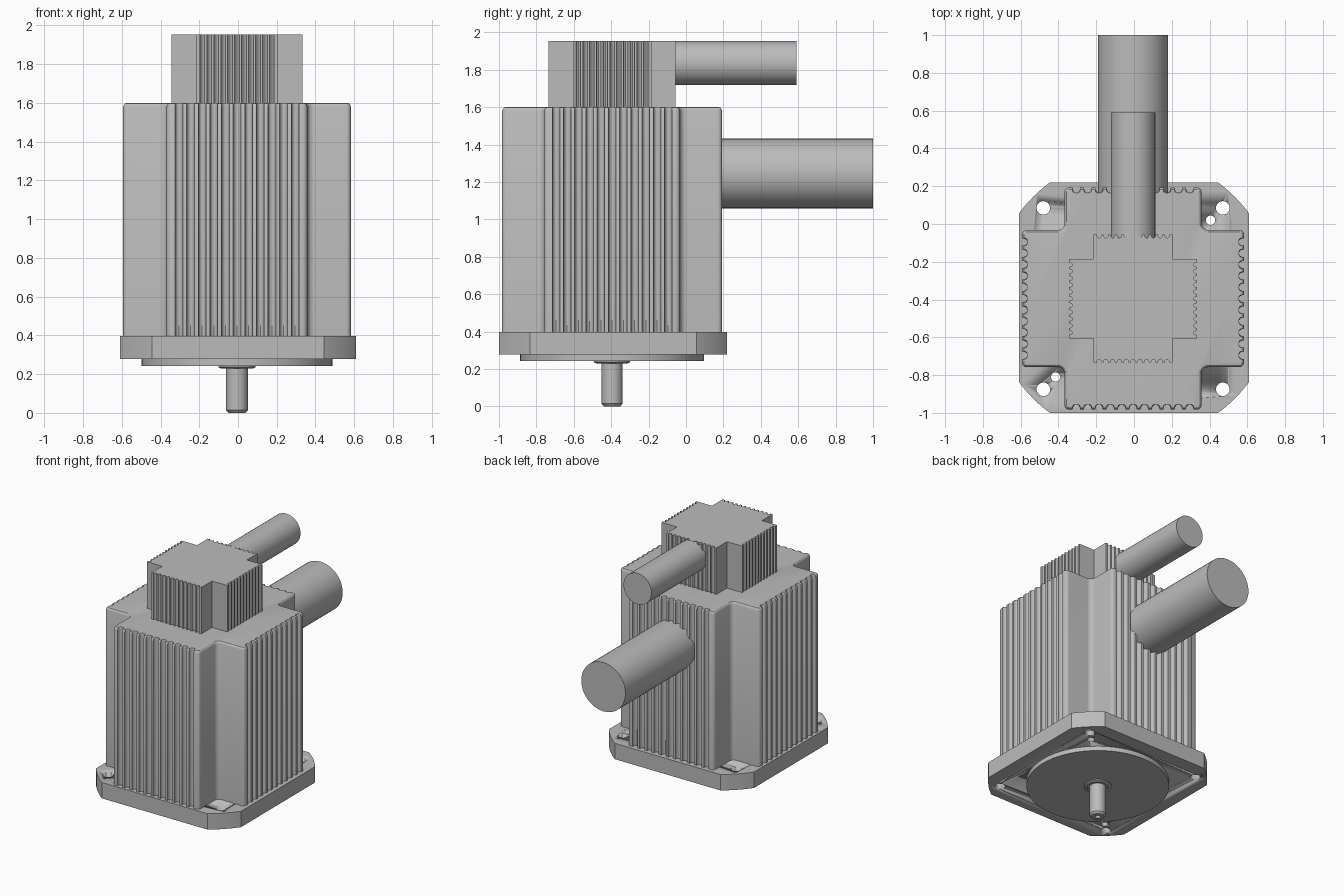
import bpy, bmesh
from math import pi, cos, sin, acos, radians
from mathutils import Matrix

cube = bpy.data.objects.get("Cube")
if cube:
    bpy.data.objects.remove(cube)

AX, AY = -0.005, -0.395          # motor axis

metal = bpy.data.materials.new("light_grey_metal")
metal.use_nodes = True
metal.diffuse_color = (0.5, 0.5, 0.5, 1)
metal.node_tree.nodes["Principled BSDF"].inputs["Base Color"].default_value = (0.5, 0.5, 0.5, 1)


def finish(name, bm):
    bmesh.ops.recalc_face_normals(bm, faces=bm.faces)
    mesh = bpy.data.meshes.new(name)
    bm.to_mesh(mesh)
    bm.free()
    obj = bpy.data.objects.new(name, mesh)
    bpy.context.collection.objects.link(obj)
    mesh.materials.append(metal)
    bpy.ops.object.select_all(action='DESELECT')
    obj.select_set(True)
    bpy.context.view_layer.objects.active = obj
    bpy.ops.object.shade_smooth_by_angle(angle=radians(30))
    return obj


def loft(name, rings):
    """Closed solid through rings of equal point count."""
    bm = bmesh.new()
    loops = [[bm.verts.new(p) for p in ring] for ring in rings]
    for a, b in zip(loops, loops[1:]):
        for i in range(len(a)):
            j = (i + 1) % len(a)
            bm.faces.new((a[i], a[j], b[j], b[i]))
    bm.faces.new(loops[0])
    bm.faces.new(loops[-1])
    return finish(name, bm)


def arc(cx, cy, r, a0, a1, steps=5):
    if r == 0:
        return [(cx, cy)]
    angles = [radians(a0 + (a1 - a0) * i / steps) for i in range(steps + 1)]
    return [(cx + r * cos(a), cy + r * sin(a)) for a in angles]


def lathe(name, profile, segments=64):
    """Turn (radius, z) pairs around the motor axis."""
    turn = [2 * pi * i / segments for i in range(segments)]
    return loft(name, [[(AX + r * cos(a), AY + r * sin(a), z) for a in turn]
                       for r, z in profile])


def ribbed_cross(e, h, ro, ri, grooves, pitch, width, depth, inset=0):
    """Cross outline: reach e, arm half width h, round grooves in the arm ends."""
    ee, hh = e - inset, h - inset
    oc = h - ro
    side = arc(e - ro, -oc, ro - inset, -90, 0)
    for k in range(grooves):
        c = (k - (grooves - 1) / 2) * pitch
        for i in range(9):
            t = pi * i / 8
            side.append((ee - (depth - inset) * sin(t), c - width / 2 * cos(t)))
    side += arc(e - ro, oc, ro - inset, 0, 90)
    side += arc(h + ri, h + ri, ri + inset if ri else 0, 270, 180)
    outline = []
    for c, s in ((1, 0), (0, 1), (-1, 0), (0, -1)):
        outline += [(AX + x * c - y * s, AY + x * s + y * c) for x, y in side]
    return outline


def at(outline, z):
    return [(x, y, z) for x, y in outline]


# Finned motor housing with a rounded top rim
levels = ((0.39, 0), (1.58, 0), (1.592, 0.005), (1.598, 0.011), (1.6, 0.019))
loft("motor_housing",
     [at(ribbed_cross(0.588, 0.363, 0.025, 0.035, 11, 0.06, 0.04, 0.028, d), z)
      for z, d in levels])

# Finned encoder block on top
block = ribbed_cross(0.339, 0.21, 0, 0, 11, 0.036, 0.024, 0.018)
loft("encoder_block", [at(block, 1.59), at(block, 1.953)])

# Mounting flange: square with corners rounded to a circle
half, radius = 0.61, 0.755
a = acos(half / radius) * 180 / pi
flange_outline = []
for q in range(4):
    flange_outline += arc(0, -0.39, radius, q * 90 + a, q * 90 + 90 - a, 10)
flange = loft("mounting_flange", [at(flange_outline, 0.277), at(flange_outline, 0.398)])

# Bolt holes and dowel holes
holes = [(sx * 0.475, sy * 0.48, 0.036) for sx in (-1, 1) for sy in (-1, 1)]
holes += [(0.41, 0.415, 0.025), (-0.41, -0.415, 0.025)]
bm = bmesh.new()
for x, y, r in holes:
    bmesh.ops.create_cone(bm, cap_ends=True, segments=24, radius1=r, radius2=r, depth=0.4,
                          matrix=Matrix.Translation((AX + x, AY + y, 0.34)))
cutter = finish("hole_cutter", bm)
cutter.hide_render = True
cut = flange.modifiers.new("holes", 'BOOLEAN')
cut.operation = 'DIFFERENCE'
cut.solver = 'EXACT'
cut.object = cutter
bpy.context.view_layer.objects.active = flange
bpy.ops.object.modifier_apply(modifier=cut.name)
bpy.data.objects.remove(cutter)

# Pilot disc, shaft collar and shaft with a centre hole
lathe("pilot_disc", [(0.492, 0.28), (0.492, 0.243)])
lathe("shaft_collar", [(0.096, 0.25), (0.096, 0.236), (0.085, 0.23),
                       (0.075, 0.23), (0.072, 0.236)], 40)
lathe("shaft", [(0.056, 0.26), (0.056, 0.014), (0.044, 0), (0.02, 0), (0.01, 0.03)], 32)


# Cable stubs leaving through the back
def cable(name, r, z, y0, y1):
    ring = arc(0, 0, r, 0, 360, 40)[:-1]
    loft(name, [[(AX + x, y, z + v) for x, v in ring] for y in (y0, y1)])


cable("power_cable", 0.186, 1.245, 0.1, 1.0)
cable("encoder_cable", 0.118, 1.835, -0.15, 0.59)
